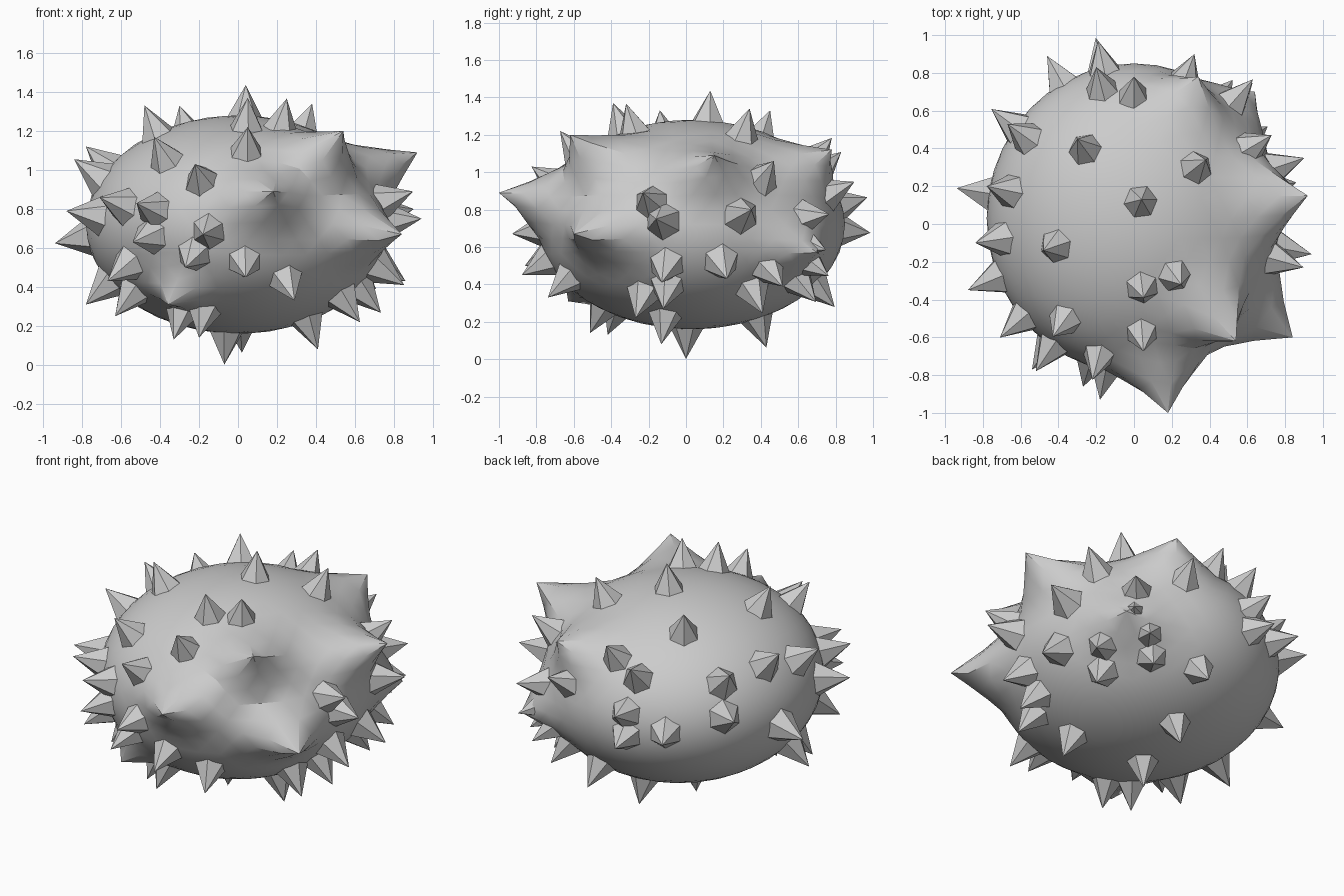
import bpy
import bmesh
from math import radians, sin, cos, sqrt
from mathutils import Vector

cube = bpy.data.objects.get("Cube")
if cube:
    bpy.data.objects.remove(cube, do_unlink=True)

ORIGIN = Vector((0, 0, 0.72))
CENTRE = Vector((0, 0.03, 0.72))
BODY_RADII = Vector((0.78, 0.82, 0.56))
TIP_RADII = Vector((0.96, 0.98, 0.72))


def make_material(name, colour):
    material = bpy.data.materials.new(name)
    material.use_nodes = True
    material.diffuse_color = colour
    material.node_tree.nodes["Principled BSDF"].inputs["Base Color"].default_value = colour
    return material


def make_object(name, bm, material):
    mesh = bpy.data.meshes.new(name)
    bmesh.ops.recalc_face_normals(bm, faces=bm.faces)
    bm.to_mesh(mesh)
    bm.free()
    obj = bpy.data.objects.new(name, mesh)
    bpy.context.collection.objects.link(obj)
    mesh.materials.append(material)
    return obj


def divide(a, b):
    return Vector(p / q for p, q in zip(a, b))


def multiply(a, b):
    return Vector(p * q for p, q in zip(a, b))


def project_to_shell(azimuth, elevation, across, height):
    """Drop a point from one direction onto the shell of spike tips."""
    az, el = radians(azimuth), radians(elevation)
    side = Vector((cos(az), sin(az), 0))
    outward = Vector((sin(az), -cos(az), 0))
    up = Vector((0, 0, cos(el))) - outward * sin(el)
    toward = outward * cos(el) + Vector((0, 0, sin(el)))
    start = divide(ORIGIN + side * across + up * height - CENTRE, TIP_RADII)
    ray = divide(toward, TIP_RADII)
    a, b, c = ray.dot(ray), start.dot(ray), start.dot(start) - 1
    reach = (-b + sqrt(max(0, b * b - a * c))) / a
    unit = (start + ray * reach).normalized()
    return CENTRE + multiply(unit, TIP_RADII)


grey = make_material("shell grey", (0.6, 0.6, 0.6, 1))

# Body: an ellipsoid pulled out into broad horns
horns = [
    (Vector((0.18, -1.0, 0.89)), 0.42),
    (Vector((0.84, -0.6, 0.67)), 0.42),
    (Vector((0.54, -0.62, 1.2)), 0.4),
    (Vector((0.92, 0.15, 1.09)), 0.4),
    (Vector((0.34, 0.78, 1.12)), 0.4),
    (Vector((0.64, 0.7, 0.57)), 0.4),
    (Vector((-0.36, -0.63, 0.31)), 0.3),
]
bm = bmesh.new()
bmesh.ops.create_icosphere(bm, subdivisions=4, radius=1)
units = {v: v.co.normalized() for v in bm.verts}
for v in bm.verts:
    v.co = CENTRE + multiply(v.co, BODY_RADII)
for tip, width in horns:
    axis = divide(tip - CENTRE, BODY_RADII)
    pull = axis.length - 1
    axis.normalize()
    for v, unit in units.items():
        amount = max(0, 1 - unit.angle(axis) / width)
        v.co += multiply(axis, BODY_RADII) * pull * amount ** 1.5
    nearest = max(units, key=lambda v: units[v].dot(axis))
    nearest.co = tip
body = make_object("body", bm, grey)

# Spikes: tip positions grouped by the direction they face
spike_groups = [
    (0, 90, [(0.04, 0.13), (-0.3, 0.45), (0.38, 0.34), (-0.48, -0.14),
             (0.05, -0.39), (0.25, -0.32), (-0.2, 0.83), (0, 0.78),
             (-0.67, 0.53), (-0.46, 0.89), (0.32, 0.9), (-0.78, 0.2),
             (-0.84, -0.1), (-0.88, -0.35)]),
    (0, -90, [(-0.07, 0), (0.02, -0.43)]),
    (0, 0, [(-0.43, 0.45), (0.05, 0.5), (-0.22, 0.31), (-0.71, 0.14),
            (-0.52, 0.11), (-0.18, -0.05), (-0.27, -0.22), (-0.54, -0.09),
            (0.04, -0.27), (0.29, -0.39), (-0.67, -0.29), (-0.78, -0.41),
            (-0.63, -0.47), (-0.33, -0.59), (-0.2, -0.58), (0.41, -0.64)]),
    (90, 0, [(-0.23, 0.17), (-0.16, 0.03), (0.47, 0.34), (0.35, 0.08),
             (-0.13, -0.31), (0.22, -0.29), (-0.27, -0.5)]),
    (215, 25, [(0.48, 0.14), (-0.37, 0.12), (-0.24, -0.05), (0.29, -0.02),
               (-0.4, -0.25), (-0.4, -0.43), (0.27, -0.28), (-0.08, -0.45),
               (0.66, -0.38)]),
    (140, -25, [(0.01, 0.47), (-0.47, 0.45), (0.31, 0.5), (0, 0.29),
                (-0.21, 0.06), (-0.21, -0.13), (0.09, 0.14), (0.11, -0.03),
                (0.42, -0.11), (0.25, -0.36), (-0.67, -0.03), (-0.64, -0.25)]),
]
tips = []
for azimuth, elevation, points in spike_groups:
    for across, height in points:
        tip = project_to_shell(azimuth, elevation, across, height)
        if all((tip - other).length > 0.15 for other in tips):
            tips.append(tip)

bm = bmesh.new()
SPIKE_HEIGHT = 0.25
for tip in tips:
    normal = divide(divide(tip - CENTRE, TIP_RADII), TIP_RADII).normalized()
    turn = normal.to_track_quat("Z", "Y").to_matrix().to_4x4()
    turn.translation = tip - normal * SPIKE_HEIGHT / 2
    bmesh.ops.create_cone(bm, cap_ends=True, segments=6, radius1=0.135,
                          radius2=0, depth=SPIKE_HEIGHT, matrix=turn)
spikes = make_object("spikes", bm, grey)

# Smooth body, crisp horn tips
bpy.ops.object.select_all(action="DESELECT")
body.select_set(True)
bpy.context.view_layer.objects.active = body
bpy.ops.object.shade_smooth_by_angle(angle=radians(30))
